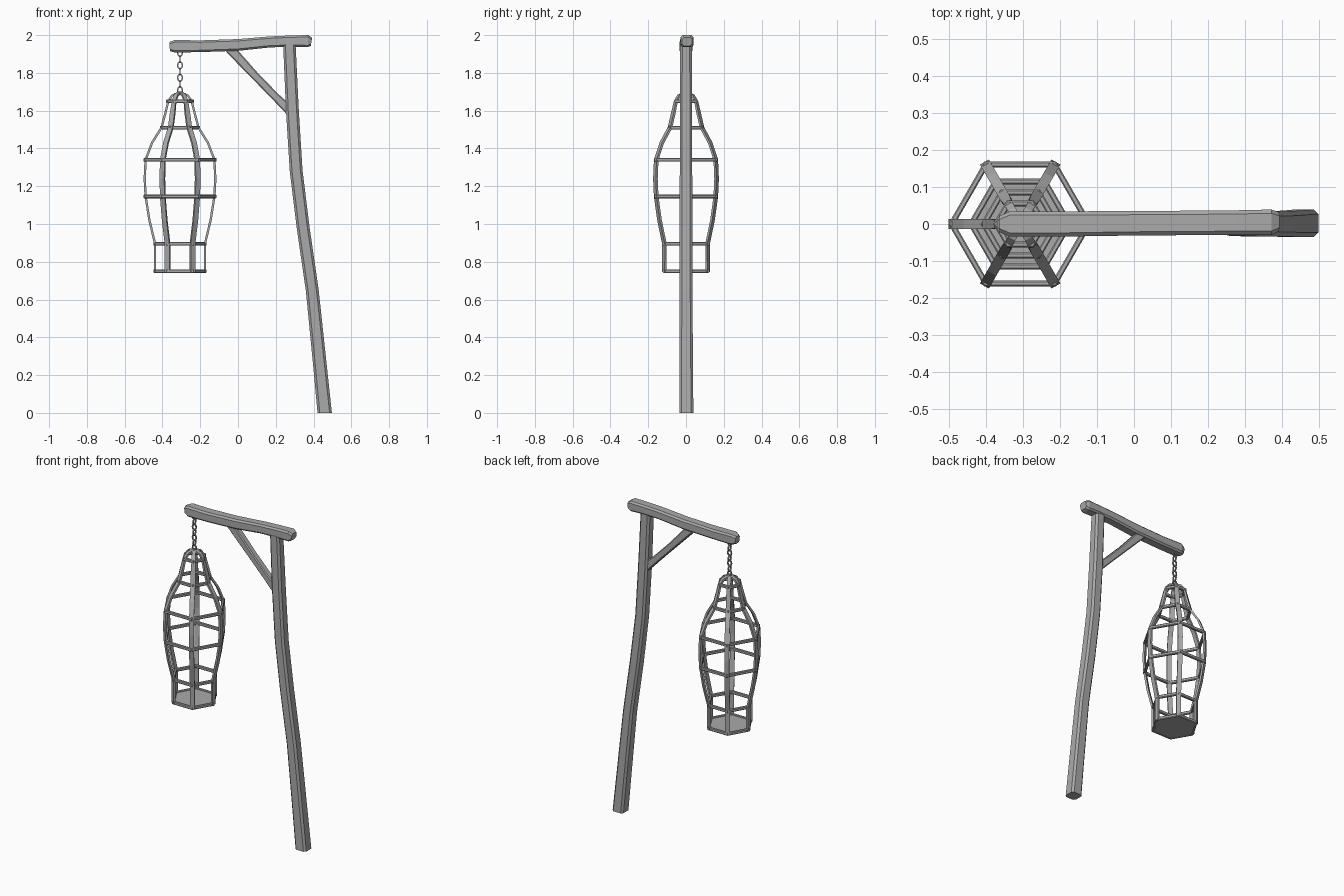
import bpy, bmesh, math
from mathutils import Vector, Matrix

cube = bpy.data.objects.get("Cube")
if cube:
    bpy.data.objects.remove(cube)

grey = bpy.data.materials.new("weathered_grey")
grey.use_nodes = True
grey.diffuse_color = (0.4, 0.4, 0.4, 1)
grey.node_tree.nodes["Principled BSDF"].inputs["Base Color"].default_value = (0.4, 0.4, 0.4, 1)

CAGE_X = -0.307


def finish(name, bm):
    bmesh.ops.recalc_face_normals(bm, faces=bm.faces)
    mesh = bpy.data.meshes.new(name)
    bm.to_mesh(mesh)
    bm.free()
    mesh.materials.append(grey)
    obj = bpy.data.objects.new(name, mesh)
    bpy.context.collection.objects.link(obj)
    return obj


def section(w, d, c):
    """Rectangle of half sizes w, d with corners cut by c."""
    if c == 0:
        return [(w, d), (-w, d), (-w, -d), (w, -d)]
    return [(w, d - c), (w - c, d), (c - w, d), (-w, d - c),
            (-w, c - d), (c - w, -d), (w - c, -d), (w, c - d)]


def loft(bm, stations, cut=0.0, ends=None, matrix=Matrix()):
    """Bar along (x, z, half width, half depth, y) stations; ends fix the end directions."""
    pts = [Vector((s[0], 0, s[1])) for s in stations]
    rows = []
    for i, (x, z, w, d, y) in enumerate(stations):
        t = (pts[min(i + 1, len(pts) - 1)] - pts[max(i - 1, 0)]).normalized()
        if ends and i in (0, len(pts) - 1):
            t = Vector(ends)
        side = Vector((t.z, 0, -t.x))
        rows.append([bm.verts.new(matrix @ (pts[i] + side * a + Vector((0, y + b, 0))))
                     for a, b in section(w, d, cut)])
    n = len(rows[0])
    for a, b in zip(rows, rows[1:]):
        for j in range(n):
            k = (j + 1) % n
            bm.faces.new((a[j], a[k], b[k], b[j]))
    bm.faces.new(rows[0])
    bm.faces.new(rows[-1])


# Leaning post
bm = bmesh.new()
loft(bm, [(0.459, 0.0, 0.038, 0.037, 0.002), (0.434, 0.25, 0.036, 0.036, 0.001),
          (0.393, 0.65, 0.034, 0.034, 0), (0.345, 0.98, 0.034, 0.034, 0),
          (0.308, 1.28, 0.034, 0.033, 0), (0.288, 1.6, 0.034, 0.033, 0),
          (0.272, 1.95, 0.033, 0.031, 0)], 0.012, (0, 0, 1))
finish("post", bm)

# Crooked crossbeam with tapered ends
bm = bmesh.new()
loft(bm, [(-0.362, 1.939, 0.024, 0.022, 0), (-0.335, 1.941, 0.033, 0.034, 0),
          (-0.2, 1.941, 0.031, 0.034, 0), (0.0, 1.948, 0.031, 0.033, 0.002),
          (0.17, 1.964, 0.029, 0.033, 0.003), (0.28, 1.968, 0.030, 0.033, 0.004),
          (0.37, 1.968, 0.032, 0.034, 0.005), (0.389, 1.965, 0.022, 0.026, 0.006)], 0.010)
finish("crossbeam", bm)

# Diagonal brace
bm = bmesh.new()
loft(bm, [(-0.045, 1.93, 0.026, 0.022, 0), (0.09, 1.785, 0.021, 0.021, 0),
          (0.2, 1.672, 0.021, 0.021, 0), (0.285, 1.59, 0.026, 0.022, 0)], 0.006)
finish("brace", bm)

# Cage bars: one curved strap turned six times
bm = bmesh.new()
profile = [(0.132, 0.745), (0.132, 0.895), (0.162, 1.02), (0.182, 1.145), (0.187, 1.24),
           (0.182, 1.34), (0.148, 1.43), (0.098, 1.51), (0.078, 1.585), (0.062, 1.65),
           (0.042, 1.68), (0.004, 1.696)]
for k in range(6):
    turn = Matrix.Translation((CAGE_X, 0, 0)) @ Matrix.Rotation(k * math.pi / 3, 4, 'Z')
    loft(bm, [(r, z, 0.006, 0.014 if z < 1.6 else 0.011, 0) for r, z in profile], 0, None, turn)
finish("cage_bars", bm)

# Hexagonal hoops around the bars
for i, (r, z) in enumerate([(0.141, 0.75), (0.141, 0.895), (0.194, 1.145),
                            (0.194, 1.34), (0.107, 1.51), (0.073, 1.65)]):
    bm = bmesh.new()
    rows = []
    for k in range(6):
        a = k * math.pi / 3
        rows.append([bm.verts.new((CAGE_X + (r - 0.009 + p) * math.cos(a),
                                   (r - 0.009 + p) * math.sin(a), z + q))
                     for p, q in section(0.009, 0.010, 0.004)])
    for k in range(6):
        a, b = rows[k], rows[(k + 1) % 6]
        for j in range(8):
            bm.faces.new((a[j], a[(j + 1) % 8], b[(j + 1) % 8], b[j]))
    finish(f"cage_hoop_{i + 1}", bm)

# Solid cage floor
bm = bmesh.new()
bmesh.ops.create_cone(bm, cap_ends=True, segments=6, radius1=0.136, radius2=0.136, depth=0.012,
                      matrix=Matrix.Translation((CAGE_X, 0, 0.747)) @ Matrix.Rotation(math.pi / 6, 4, 'Z'))
# align a corner with the x axis
corner = max(bm.verts, key=lambda v: v.co.x)
angle = math.atan2(corner.co.y, corner.co.x - CAGE_X)
bmesh.ops.rotate(bm, verts=bm.verts, cent=(CAGE_X, 0, 0), matrix=Matrix.Rotation(-angle, 3, 'Z'))
finish("cage_floor", bm)

# Chain of oval links, alternately turned
LINKS = 7
for i in range(LINKS):
    bm = bmesh.new()
    rows = []
    for k in range(10):
        a = k * math.tau / 10
        out = Vector((math.cos(a), 0, math.sin(a)))
        mid = Vector((out.x * 0.013, 0, out.z * 0.019))
        rows.append([bm.verts.new(mid + out * p + Vector((0, q, 0)))
                     for p, q in section(0.0035, 0.0035, 0)])
    for k in range(10):
        a, b = rows[k], rows[(k + 1) % 10]
        for j in range(4):
            bm.faces.new((a[j], a[(j + 1) % 4], b[(j + 1) % 4], b[j]))
    link = finish(f"chain_link_{i + 1}", bm)
    link.location = (CAGE_X, 0, 1.708 + i * 0.033)
    link.rotation_euler.z = (i % 2) * math.pi / 2
